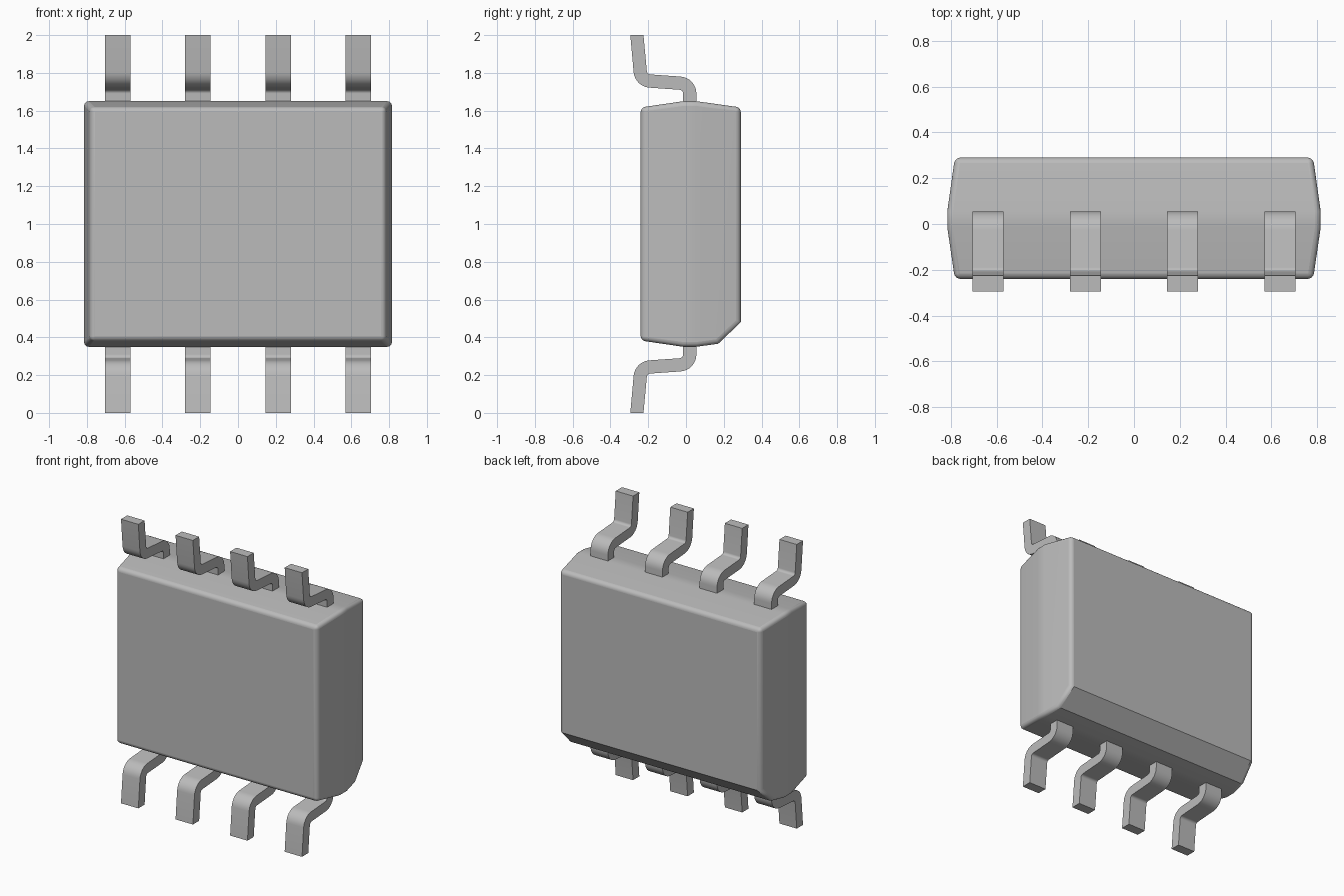
import bpy, bmesh, math
from mathutils import Vector

if "Cube" in bpy.data.objects:
    bpy.data.objects.remove(bpy.data.objects["Cube"], do_unlink=True)

grey = bpy.data.materials.new("plain grey")
grey.use_nodes = True
GREY = (0.5, 0.5, 0.5, 1)
grey.diffuse_color = GREY
grey.node_tree.nodes["Principled BSDF"].inputs["Base Color"].default_value = GREY


def make_object(name, bm):
    bmesh.ops.recalc_face_normals(bm, faces=bm.faces)
    mesh = bpy.data.meshes.new(name)
    bm.to_mesh(mesh)
    bm.free()
    mesh.materials.append(grey)
    obj = bpy.data.objects.new(name, mesh)
    bpy.context.collection.objects.link(obj)
    bpy.ops.object.select_all(action="DESELECT")
    obj.select_set(True)
    bpy.context.view_layer.objects.active = obj
    return obj


# Package body: rectangular rings tapering from a central band to front and back
BAND = (-0.015, 0.055)
bm = bmesh.new()
rings = []
for y, hx, hz in ((-0.24, 0.782, 0.617), (BAND[0], 0.815, 0.65),
                  (BAND[1], 0.815, 0.65), (0.29, 0.782, 0.617)):
    rings.append([bm.verts.new((sx * hx, y, 1 + sz * hz))
                  for sx, sz in ((-1, -1), (1, -1), (1, 1), (-1, 1))])
for a, b in zip(rings, rings[1:]):
    for i in range(4):
        j = (i + 1) % 4
        bm.faces.new((a[i], a[j], b[j], b[i]))
bm.faces.new(rings[0])
bm.faces.new(rings[-1])

# Sloped cut along the lower back edge
cut = bmesh.ops.bisect_plane(bm, geom=bm.verts[:] + bm.edges[:] + bm.faces[:],
                             plane_co=(0, 0.29, 0.48), plane_no=(0, 0.105, -0.11),
                             clear_outer=True)
bmesh.ops.holes_fill(bm, edges=[e for e in cut["geom_cut"]
                                if isinstance(e, bmesh.types.BMEdge)])
body = make_object("body", bm)
bpy.ops.object.shade_smooth_by_angle(angle=math.radians(30))
bevel = body.modifiers.new("rounded edges", "BEVEL")
bevel.width = 0.025
bevel.segments = 4
bevel.limit_method = "ANGLE"
bevel.angle_limit = math.radians(50)
normals = body.modifiers.new("flat faces", "WEIGHTED_NORMAL")
normals.keep_sharp = True


def rounded_path(points, radius, steps=8):
    """Replace inner corners by arcs; return (point, tangent) pairs."""
    pts = [Vector(p) for p in points]
    out = [(pts[0], (pts[1] - pts[0]).normalized())]
    for a, p, b in zip(pts, pts[1:], pts[2:]):
        d0, d1 = (p - a).normalized(), (b - p).normalized()
        turn = d0.angle_signed(d1)
        start = p - d0 * radius * math.tan(abs(turn) / 2)
        side = (d1 - d0 * d0.dot(d1)).normalized()
        centre = start + side * radius
        for k in range(steps + 1):
            t = abs(turn) * k / steps
            out.append((centre - side * radius * math.cos(t) + d0 * radius * math.sin(t),
                        d0 * math.cos(t) + side * math.sin(t)))
    out.append((pts[-1], (pts[-1] - pts[-2]).normalized()))
    return out


# Gull-wing pins: a flat strip bent twice in the (y, z) plane
PIN_PATH = rounded_path(((0.02, 1.6), (0.02, 1.742), (-0.238, 1.76), (-0.26, 2.0)), 0.055)


def make_pin(name, x, up):
    bm = bmesh.new()
    rows = []
    for i, (p, t) in enumerate(PIN_PATH):
        n = Vector((-t.y, t.x)) * 0.035
        row = []
        for q, sx in ((p + n, -1), (p + n, 1), (p - n, 1), (p - n, -1)):
            z = 2.0 if i == len(PIN_PATH) - 1 else q.y
            row.append(bm.verts.new((x + sx * 0.0675, q.x, 1 + up * (z - 1))))
        rows.append(row)
    for a, b in zip(rows, rows[1:]):
        for i in range(4):
            j = (i + 1) % 4
            bm.faces.new((a[i], a[j], b[j], b[i]))
    bm.faces.new(rows[0])
    bm.faces.new(rows[-1])
    make_object(name, bm)
    bpy.ops.object.shade_smooth_by_angle(angle=math.radians(30))


for label, up in (("upper", 1), ("lower", -1)):
    for i in range(4):
        make_pin(f"{label}_pin_{i + 1}", (i - 1.5) * 0.425, up)
